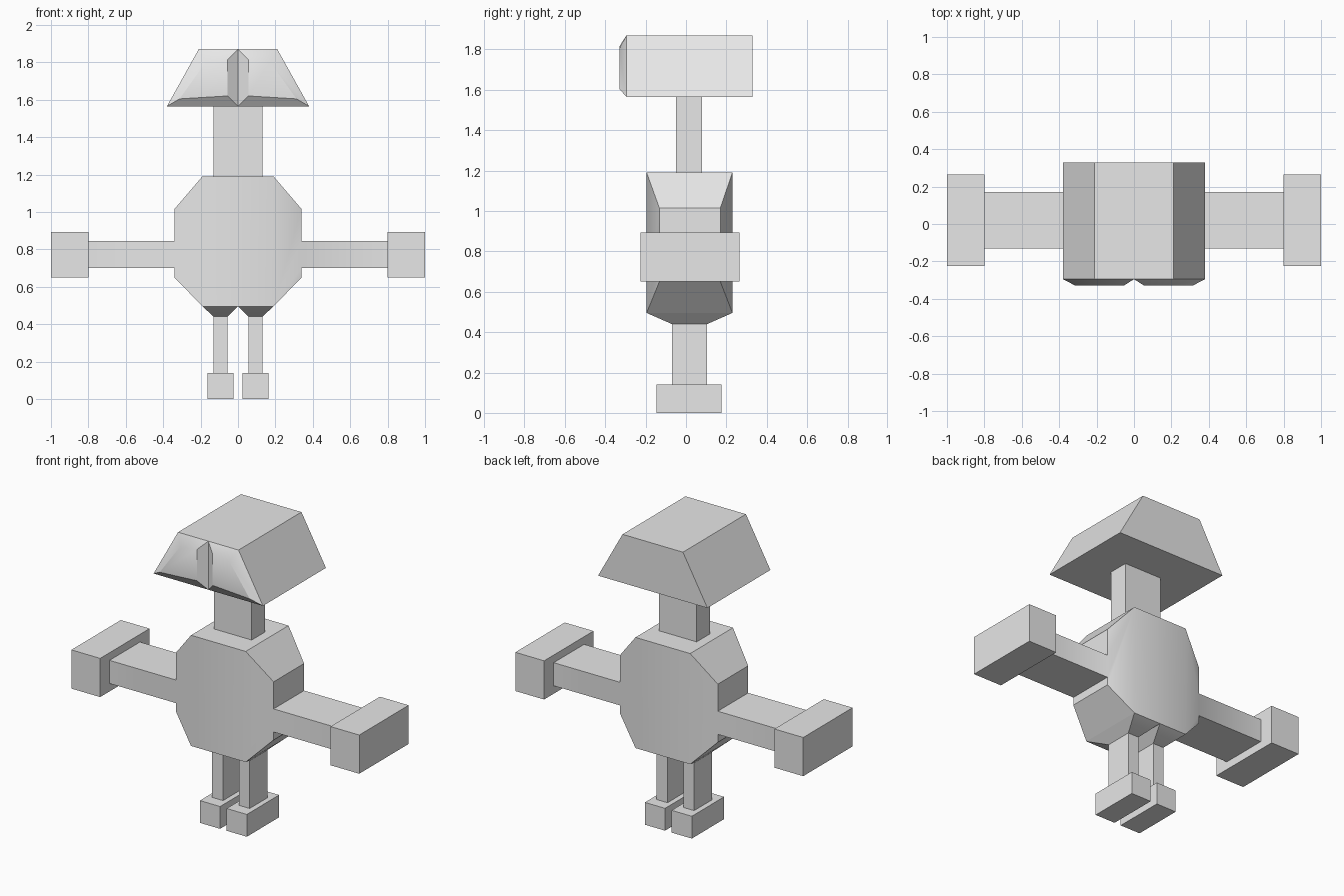
import bpy
import bmesh
from math import radians
from mathutils import Vector

cube = bpy.data.objects.get("Cube")
if cube:
    bpy.data.objects.remove(cube)

grey = bpy.data.materials.new("light grey")
grey.use_nodes = True
colour = (0.8, 0.8, 0.8, 1)
grey.diffuse_color = colour
grey.node_tree.nodes["Principled BSDF"].inputs["Base Color"].default_value = colour


def loft(rings):
    """Closed skin through rings of equal point count, with an n-gon at each end."""
    bm = bmesh.new()
    loops = [[bm.verts.new(p) for p in ring] for ring in rings]
    for a, b in zip(loops, loops[1:]):
        for i in range(len(a)):
            j = (i + 1) % len(a)
            bm.faces.new((a[i], a[j], b[j], b[i]))
    bm.faces.new(loops[0])
    bm.faces.new(loops[-1])
    bmesh.ops.recalc_face_normals(bm, faces=bm.faces)
    return bm


def finish(bm, name):
    bmesh.ops.recalc_face_normals(bm, faces=bm.faces)
    mesh = bpy.data.meshes.new(name)
    bm.to_mesh(mesh)
    bm.free()
    mesh.materials.append(grey)
    obj = bpy.data.objects.new(name, mesh)
    bpy.context.collection.objects.link(obj)
    bpy.ops.object.select_all(action="DESELECT")
    obj.select_set(True)
    bpy.context.view_layer.objects.active = obj
    bpy.ops.object.shade_smooth_by_angle(angle=radians(30))
    return obj


def level(z, x, y):
    """Horizontal rectangle from (min, max) pairs."""
    return [(x[0], y[0], z), (x[1], y[0], z), (x[1], y[1], z), (x[0], y[1], z)]


def upright(x, y, z):
    """Rectangle across the x axis."""
    return [(x, y[0], z[0]), (x, y[1], z[0]), (x, y[1], z[1]), (x, y[0], z[1])]


def block(name, x, y, z):
    return finish(loft([level(z[0], x, y), level(z[1], x, y)]), name)


# Torso: chamfered block, with the arms drawn out of its flanks
core = ((-0.195, 0.23), (0.495, 1.19))
flank = ((-0.132, 0.17), (0.65, 1.015))
bm = loft([upright(-0.34, *flank), upright(-0.19, *core), upright(0, *core),
           upright(0.19, *core), upright(0.34, *flank)])
arm_bottom, arm_top = 0.70, 0.845
for height in (arm_bottom, arm_top):
    sides = [f for f in bm.faces if abs(f.normal.x) > 0.99]
    geom = set(sides)
    for f in sides:
        geom.update(f.edges, f.verts)
    bmesh.ops.bisect_plane(bm, geom=list(geom), plane_co=(0, 0, height), plane_no=(0, 0, 1))
    bm.normal_update()
roots = [f for f in bm.faces if abs(f.normal.x) > 0.99
         and arm_bottom < f.calc_center_median().z < arm_top]
for f in bmesh.ops.extrude_discrete_faces(bm, faces=roots)["faces"]:
    for v in f.verts:
        v.co.x = 0.80 if v.co.x > 0 else -0.80
finish(bm, "torso_and_arms")

# Neck
block("neck", (-0.13, 0.13), (-0.05, 0.08), (1.19, 1.565))

# Head: trapezoid prism, its two front halves raised with sloping borders
outline = [(-0.38, 1.565), (0, 1.565), (0.38, 1.565), (0.21, 1.87), (0, 1.87), (-0.21, 1.87)]
bm = loft([[(x, y, z) for x, z in outline] for y in (-0.295, 0.33)])
front = min(bm.faces, key=lambda f: f.calc_center_median().y)
mid = [v for v in front.verts if abs(v.co.x) < 0.001]
bmesh.ops.connect_verts(bm, verts=mid)
bm.normal_update()
halves = [f for f in bm.faces if f.normal.y < -0.99]
bmesh.ops.inset_individual(bm, faces=halves, thickness=0.078, depth=0.035)
finish(bm, "head")

# Paired hands, hips, legs and feet
for side, s in (("left", 1), ("right", -1)):
    def span(a, b):
        return tuple(sorted((s * a, s * b)))

    block(side + "_hand", span(0.80, 1.0), (-0.225, 0.265), (0.65, 0.893))
    leg_x, leg_y = span(0.055, 0.13), (-0.07, 0.105)
    finish(loft([level(0.495, span(0, 0.19), core[0]), level(0.44, leg_x, leg_y)]),
           side + "_hip")
    block(side + "_leg", leg_x, leg_y, (0.14, 0.44))
    block(side + "_foot", span(0.023, 0.163), (-0.145, 0.175), (0, 0.14))
